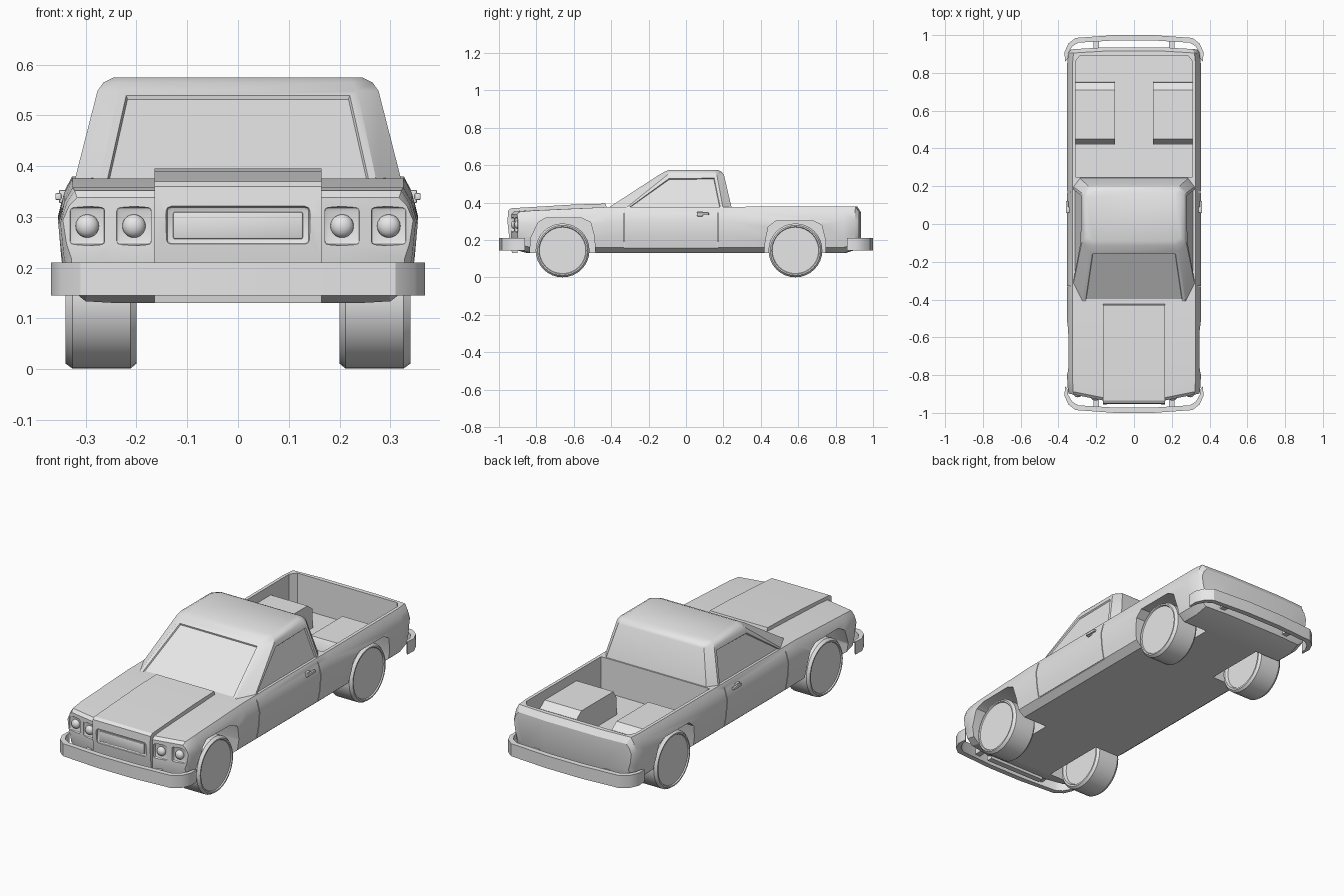
import bpy, bmesh, math
from mathutils import Matrix, Vector

cube = bpy.data.objects.get("Cube")
if cube:
    bpy.data.objects.remove(cube, do_unlink=True)

GREY = (0.8, 0.8, 0.8, 1)
paint = bpy.data.materials.new("plain_grey")
paint.use_nodes = True
paint.diffuse_color = GREY
paint.node_tree.nodes["Principled BSDF"].inputs["Base Color"].default_value = GREY


def finish(name, bm, bevel=0, angle=30):
    """Turn a bmesh into a shaded object."""
    bmesh.ops.recalc_face_normals(bm, faces=bm.faces[:])
    if bevel:
        bmesh.ops.bevel(bm, geom=bm.edges[:], offset=bevel, segments=2,
                        affect='EDGES', profile=0.5)
    mesh = bpy.data.meshes.new(name)
    bm.to_mesh(mesh)
    bm.free()
    mesh.materials.append(paint)
    ob = bpy.data.objects.new(name, mesh)
    bpy.context.collection.objects.link(ob)
    shade(ob, angle)
    return ob


def activate(ob):
    bpy.ops.object.select_all(action='DESELECT')
    ob.select_set(True)
    bpy.context.view_layer.objects.active = ob


def shade(ob, angle=30):
    activate(ob)
    bpy.ops.object.shade_smooth_by_angle(angle=math.radians(angle))


def loft(rings, caps):
    """Join closed rings of points and close both ends with the given index lists."""
    bm = bmesh.new()
    rows = [[bm.verts.new(p) for p in ring] for ring in rings]
    n = len(rows[0])
    for a, b in zip(rows, rows[1:]):
        for i in range(n):
            j = (i + 1) % n
            bm.faces.new((a[i], a[j], b[j], b[i]))
    for row in (rows[0], rows[-1]):
        for cap in caps:
            bm.faces.new([row[i] for i in cap])
    return bm


def prism(name, pts, axis, lo, hi, bevel=0):
    """Extrude a 2D outline along x (outline in y, z) or z (outline in x, y)."""
    def place(p, d):
        return (d, p[0], p[1]) if axis == 'x' else (p[0], p[1], d)
    bm = loft([[place(p, d) for p in pts] for d in (lo, hi)], [range(len(pts))])
    return finish(name, bm, bevel)


def box(name, centre, size, bevel=0):
    bm = bmesh.new()
    bmesh.ops.create_cube(bm, size=1, matrix=Matrix.Translation(centre)
                          @ Matrix.Diagonal((*size, 1)))
    return finish(name, bm, bevel)


def combine(target, tool, operation='DIFFERENCE'):
    mod = target.modifiers.new("cut", 'BOOLEAN')
    mod.operation, mod.solver, mod.object = operation, 'EXACT', tool
    activate(target)
    bpy.ops.object.modifier_apply(modifier=mod.name)
    bpy.data.objects.remove(tool, do_unlink=True)


def mirrored(half):
    return half + [(-x, y) for x, y in reversed(half)]


# Lower body, lofted along its length, with swept-back end corners
SECTION = [(.47, 1), (.92, 1), (.965, .88), (1, .68), (.98, .35), (.95, .12), (.85, 0), (.47, 0)]
STATIONS = [(-.935, .345, .2, .338), (-.92, .35, .15, .352), (-.85, .354, .13, .358),
            (-.43, .355, .13, .376), (.25, .355, .13, .378), (.85, .355, .13, .38),
            (.915, .348, .15, .38), (.935, .335, .2, .35)]
rings = []
for y, w, low, high in STATIONS:
    bow = .2 if y < -.8 else -.06 if y > .8 else 0
    rings.append([(x * w, y + bow * max(0, abs(x * w) - .16), low + t * (high - low))
                  for x, t in mirrored(SECTION)])
body = finish("body", loft(rings, [range(8), range(8, 16), (7, 8, 15, 0)]))

# Open bed with wheel boxes
bed = prism("bed_cutter", mirrored([(.31, .25), (.31, .86), (.285, .892)]), 'z', .2, .5)
combine(body, bed)
BOX = [(.42, .19), (.425, .29), (.45, .33), (.71, .33), (.75, .3), (.755, .19)]
for s in (-1, 1):
    lo, hi = sorted((s * .1, s * .325))
    combine(body, prism("wheel_box", BOX, 'x', lo, hi), 'UNION')

# Wheel arches
FRONT_ARCH = [(-.84, .05), (-.83, .21), (-.79, .295), (-.75, .318), (-.56, .318),
              (-.51, .295), (-.49, .22), (-.48, .05)]
REAR_ARCH = [(.41, .05), (.425, .2), (.44, .27), (.48, .303), (.68, .303),
             (.725, .28), (.745, .2), (.75, .05)]
for arch in (FRONT_ARCH, REAR_ARCH):
    for s in (-1, 1):
        lo, hi = sorted((s * .16, s * .45))
        combine(body, prism("arch_cutter", arch, 'x', lo, hi))

# Door seams and headlight recesses
LIGHTS = [(.205, -.926), (.297, -.908)]
for s in (-1, 1):
    for y in (-.33, .17):
        combine(body, box("seam_cutter", (s * .385, y, .27), (.1, .004, .22)))
    combine(body, box("seam_cutter", (s * .385, -.08, .16), (.1, .504, .004)))
    for x, y in LIGHTS:
        combine(body, box("light_cutter", (s * x, y, .282), (.072, .022, .076), .009))
shade(body)

# Headlights
for s, side in ((-1, "right"), (1, "left")):
    for (x, y), spot in zip(LIGHTS, ("inner", "outer")):
        bm = bmesh.new()
        bmesh.ops.create_uvsphere(bm, u_segments=20, v_segments=10, radius=.023,
                                  matrix=Matrix.Translation((s * x, y + .009, .282))
                                  @ Matrix.Diagonal((1, .8, 1, 1)))
        finish(f"{side}_{spot}_headlight", bm)

# Raised hood centre and grille
HOOD = [(-.945, .21), (-.955, .3), (-.95, .36), (-.935, .37), (-.6, .39), (-.43, .395),
        (-.42, .36), (-.42, .3), (-.9, .3), (-.9, .13), (-.93, .13)]
hood = prism("hood_centre", HOOD, 'x', -.165, .165)
combine(hood, box("grille_cutter", (0, -.955, .283), (.284, .024, .076), .01))
shade(hood)
box("grille_panel", (0, -.944, .283), (.256, .01, .054), .004)

# Cab with recessed windscreen and side windows
LEVELS = [(.36, [(.275, -.435), (.325, -.335), (.325, .2), (.29, .247)]),
          (.548, [(.235, -.145), (.277, -.1), (.277, .165), (.245, .203)]),
          (.565, [(.225, -.115), (.265, -.085), (.265, .155), (.235, .19)]),
          (.575, [(.215, -.09), (.245, -.07), (.245, .14), (.215, .17)])]
cab_mesh = loft([[(x, y, z) for x, y in mirrored(half)] for z, half in LEVELS], [range(8)])
bmesh.ops.recalc_face_normals(cab_mesh, faces=cab_mesh.faces[:])
windows = [f for f in cab_mesh.faces if f.calc_area() > .05
           and abs(f.normal.z) < .95 and f.normal.y < .5]
bmesh.ops.inset_individual(cab_mesh, faces=windows, thickness=.022, depth=0)
bmesh.ops.inset_individual(cab_mesh, faces=windows, thickness=.004, depth=-.007)
finish("cab", cab_mesh)

# Bumpers and their mounts
OUTER = [(.365, -.86), (.368, -.91), (.348, -.955), (.31, -.985), (.1, -1)]
INNER = [(.1, -.972), (.295, -.96), (.328, -.94), (.348, -.905), (.354, -.87)]
for s, end in ((1, "front"), (-1, "rear")):
    outline = mirrored(OUTER)[:5] + [(-x, y) for x, y in reversed(OUTER)]
    outline += [(-x, y) for x, y in reversed(INNER)] + INNER
    prism(f"{end}_bumper", [(x, s * y) for x, y in outline], 'z', .145, .21)
    for x in (-.2, .2):
        box(f"{end}_bumper_mount", (x, -s * .94, .178), (.03, .07, .03))

# Door handles
for s, side in ((-1, "right"), (1, "left")):
    box(f"{side}_door_handle", (s * .354, .09, .34), (.012, .065, .014), .003)
    box(f"{side}_handle_base", (s * .346, .075, .34), (.014, .03, .026), .003)

# Wheels, lathed around their axles
RIM = [(.215, 0), (.215, .118), (.2, .125), (.2, .134), (.212, .144),
       (.326, .144), (.34, .134), (.34, .127), (.334, .124), (.334, 0)]
for y, end in ((-.66, "front"), (.585, "rear")):
    for s, side in ((-1, "right"), (1, "left")):
        bm = bmesh.new()
        verts = [bm.verts.new((s * x, y, .145 + r)) for x, r in RIM]
        edges = [bm.edges.new(pair) for pair in zip(verts, verts[1:])]
        bmesh.ops.spin(bm, geom=verts + edges, cent=(0, y, .145), axis=(1, 0, 0),
                       angle=math.tau, steps=32, use_merge=True)
        bmesh.ops.remove_doubles(bm, verts=bm.verts[:], dist=.0005)
        finish(f"{end}_{side}_wheel", bm)
